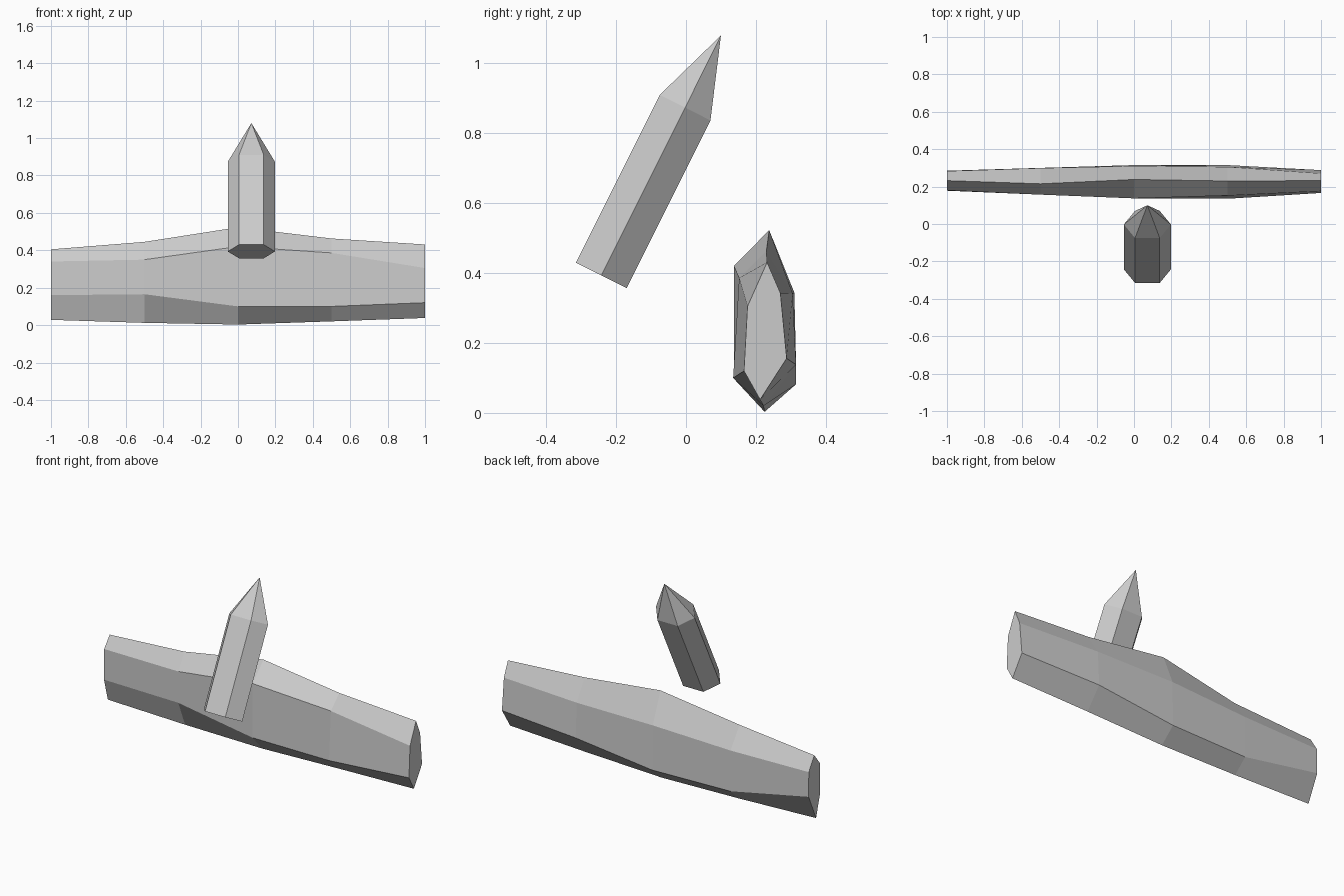
import bpy
from mathutils import Vector

if "Cube" in bpy.data.objects:
    bpy.data.objects.remove(bpy.data.objects["Cube"])

stone = bpy.data.materials.new("pale_grey")
stone.diffuse_color = (0.6, 0.6, 0.6, 1)
stone.use_nodes = True
stone.node_tree.nodes["Principled BSDF"].inputs["Base Color"].default_value = stone.diffuse_color


def add_mesh(name, verts, faces):
    mesh = bpy.data.meshes.new(name)
    mesh.from_pydata(verts, [], faces)
    mesh.materials.append(stone)
    mesh.update()
    obj = bpy.data.objects.new(name, mesh)
    bpy.context.collection.objects.link(obj)
    return obj


def bridge(rings, sides):
    """Quads joining consecutive rings of equal size."""
    return [(r * sides + i, r * sides + (i + 1) % sides,
             (r + 1) * sides + (i + 1) % sides, (r + 1) * sides + i)
            for r in range(rings - 1) for i in range(sides)]


# Long beam: six-sided sections (y, z) along x
# order: top, front upper, front lower, bottom, back lower, back upper
sections = {
    -1.0: [(.232, .405), (.18, .34), (.178, .16), (.215, .028), (.285, .18), (.283, .325)],
    -0.5: [(.215, .445), (.157, .35), (.157, .165), (.22, .012), (.30, .085), (.299, .325)],
    0.0: [(.238, .523), (.137, .42), (.137, .10), (.225, .003), (.315, .082), (.31, .344)],
    0.5: [(.23, .463), (.152, .386), (.135, .10), (.222, .02), (.315, .138), (.305, .342)],
    1.0: [(.232, .431), (.176, .305), (.166, .12), (.212, .038), (.288, .156), (.27, .343)],
}
verts = [(x, y, z) for x, ring in sections.items() for y, z in ring]
faces = bridge(5, 6) + [tuple(reversed(range(6))), tuple(range(24, 30))]
# orient the surface outward
add_mesh("beam", verts, [tuple(reversed(f)) for f in faces])

# Leaning crystal: hexagonal prism with a pointed tip
base = Vector((0.0715, -0.2425, 0.3935))
axis = Vector((0, 0.24, 0.48))
depth = Vector((0, 0.0725, -0.0365))
outline = [(-.126, 0), (-.066, -1), (.066, -1), (.126, 0), (.066, 1), (-.066, 1)]
ring = [base + Vector((x, 0, 0)) + depth * d for x, d in outline]
verts = ring + [p + axis for p in ring] + [Vector((0.0715, 0.10, 1.08))]
faces = bridge(2, 6) + [tuple(reversed(range(6)))]
faces += [(6 + i, 6 + (i + 1) % 6, 12) for i in range(6)]
add_mesh("crystal", verts, faces)
